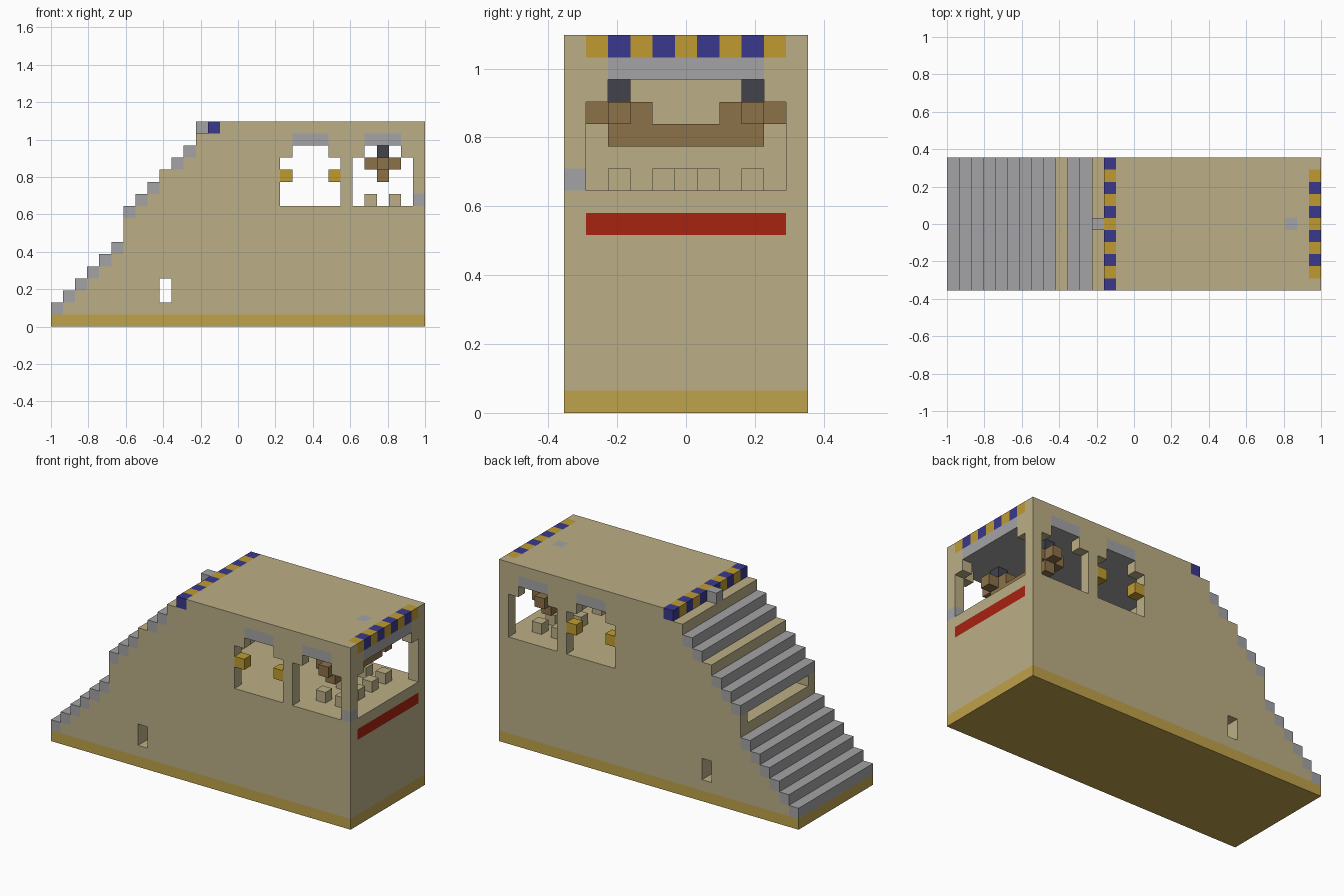
import bpy
import bmesh
from mathutils import Vector

cube = bpy.data.objects.get("Cube")
if cube:
    bpy.data.objects.remove(cube, do_unlink=True)

NX, NY, NZ = 31, 11, 17          # block counts of the whole model
U = 2 / NX                       # block size
ORIGIN = Vector((-1, -NY * U / 2, 0))


def material(name, rgb):
    m = bpy.data.materials.new(name)
    m.use_nodes = True
    m.diffuse_color = (*rgb, 1)
    bsdf = m.node_tree.nodes["Principled BSDF"]
    bsdf.inputs["Base Color"].default_value = (*rgb, 1)
    bsdf.inputs["Roughness"].default_value = 0.9
    return m


sand = material("sand", (0.50, 0.43, 0.24))
ochre = material("ochre", (0.52, 0.36, 0.07))
gold = material("gold", (0.52, 0.33, 0.03))
stone = material("stone_grey", (0.37, 0.37, 0.38))
blue = material("royal_blue", (0.042, 0.04, 0.27))
slate = material("slate", (0.054, 0.054, 0.076))
wood = material("wood_brown", (0.26, 0.165, 0.065))
red = material("red", (0.39, 0.016, 0.005))

cells = {}                       # block position -> part name
part_material = {}


def fill(part, mat, xs, ys, zs):
    """Assign a box of blocks (inclusive ranges) to a part."""
    part_material[part] = mat
    for i in range(xs[0], xs[1] + 1):
        for j in range(ys[0], ys[1] + 1):
            for k in range(zs[0], zs[1] + 1):
                cells[i, j, k] = part


def cut(xs, ys, zs):
    """Remove a box of blocks."""
    for i in range(xs[0], xs[1] + 1):
        for j in range(ys[0], ys[1] + 1):
            for k in range(zs[0], zs[1] + 1):
                cells.pop((i, j, k), None)


def one(a):
    return (a, a)


ACROSS = (0, NY - 1)
INNER = (1, NY - 2)
LAST = NX - 1
TOP = NZ - 1

# Base slab and main walls
fill("base", ochre, (0, LAST), ACROSS, one(0))
fill("walls", sand, (13, LAST), ACROSS, (1, TOP))

# Staircase rising to the roof; two treads are plain wall blocks
for i, top in enumerate([1, 2, 3, 4, 5, 6, 9, 10, 11, 12, 13, 14, 15]):
    fill("walls", sand, one(i), ACROSS, (1, top))
    if i not in (9, 12):
        fill("stairs", stone, one(i), ACROSS, one(top))

# Slot under the upper flight and passage through the foot
cut((6, 8), INNER, one(8))
cut(one(9), ACROSS, (2, 3))

# Room with a stone ceiling
cut((15, LAST - 1), INNER, (10, 14))
fill("ceiling", stone, (15, LAST - 1), INNER, one(15))

# Side windows, narrower at the top, with lintels
for start in (19, 25):
    cut((start, start + 4), ACROSS, (10, 13))
    cut((start + 1, start + 3), ACROSS, one(14))
    for j in ACROSS:
        fill("lintels", stone, (start + 1, start + 3), one(j), one(15))

# End window with its lintel
cut(one(LAST), INNER, (10, 13))
cut(one(LAST), (2, 8), one(14))
fill("lintels", stone, one(LAST), (2, 8), one(15))

# Lamps in the jambs of the first windows
for i in (19, 23):
    for j in ACROSS:
        fill("lamps", gold, one(i), one(j), one(12))

# Hanging beam with two crossed ends
fill("hanging_beam", wood, one(27), (2, 8), one(12))
for j in (2, 8):
    fill("hanging_beam", wood, (26, 28), one(j), one(13))
    fill("hanging_beam", wood, one(27), (j - 1, j + 1), one(13))
    fill("beam_hangers", slate, one(27), one(j), one(14))

# Stools on the room floor
for i, row in ((26, (2, 5, 8)), (28, (2, 4, 6, 8))):
    for j in row:
        fill("stools", sand, one(i), one(j), one(10))

# Striped roof edges
for j in range(NY):
    even = j % 2 == 0
    name, mat = ("blue_trim", blue) if even else ("gold_trim", gold)
    fill(name, mat, one(13), one(j), one(TOP))
    if j not in ACROSS:
        fill(name, mat, one(LAST), one(j), one(TOP))

# Red band and single stone blocks
fill("red_band", red, one(LAST), INNER, one(8))
fill("corner_stone", stone, one(LAST), one(0), one(10))
fill("roof_stone", stone, one(28), one(5), one(TOP))
fill("roof_knob", stone, one(12), one(5), one(TOP))


def build(part, mat):
    """Make an object from the exposed block faces of one part."""
    bm = bmesh.new()
    for cell in [c for c, p in cells.items() if p == part]:
        center = ORIGIN + (Vector(cell) + Vector((0.5, 0.5, 0.5))) * U
        for axis in range(3):
            for sign in (-1, 1):
                n = [0, 0, 0]
                n[axis] = sign
                if tuple(a + b for a, b in zip(cell, n)) in cells:
                    continue
                n = Vector(n)
                s = Vector([float(a == (axis + 1) % 3) for a in range(3)])
                t = n.cross(s)
                bm.faces.new([bm.verts.new(center + (n + s * a + t * b) * U / 2)
                              for a, b in ((-1, -1), (1, -1), (1, 1), (-1, 1))])
    bmesh.ops.remove_doubles(bm, verts=bm.verts, dist=U / 100)
    mesh = bpy.data.meshes.new(part)
    bm.to_mesh(mesh)
    bm.free()
    mesh.materials.append(mat)
    bpy.context.collection.objects.link(bpy.data.objects.new(part, mesh))


for part, mat in part_material.items():
    build(part, mat)
